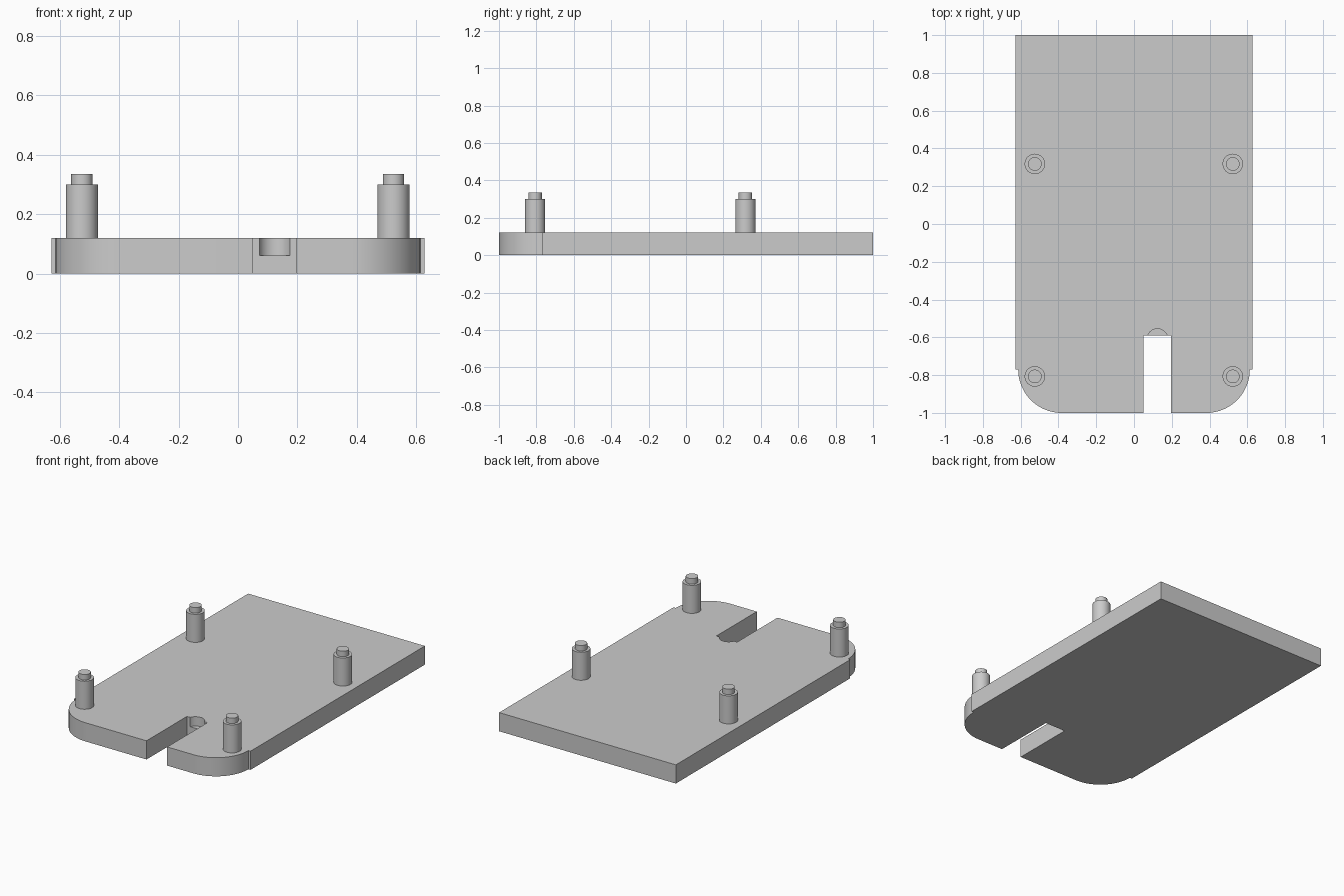
import bpy, bmesh
from math import sin, cos, pi, radians

cube = bpy.data.objects.get("Cube")
if cube:
    bpy.data.objects.remove(cube, do_unlink=True)

grey = bpy.data.materials.new("light_grey")
grey.use_nodes = True
colour = (0.6, 0.6, 0.6, 1)
grey.diffuse_color = colour
grey.node_tree.nodes["Principled BSDF"].inputs["Base Color"].default_value = colour

THICK = 0.12


def arc(cx, cy, r, start, end, steps):
    angles = [radians(start + (end - start) * i / steps) for i in range(steps + 1)]
    return [(cx + r * cos(a), cy + r * sin(a)) for a in angles]


def extrude(name, outline, z0, z1):
    """Prism from a flat outline."""
    bm = bmesh.new()
    face = bm.faces.new([bm.verts.new((x, y, z0)) for x, y in outline])
    up = bmesh.ops.extrude_face_region(bm, geom=[face])["geom"]
    bmesh.ops.translate(bm, vec=(0, 0, z1 - z0),
                        verts=[v for v in up if isinstance(v, bmesh.types.BMVert)])
    bmesh.ops.recalc_face_normals(bm, faces=bm.faces)
    mesh = bpy.data.meshes.new(name)
    bm.to_mesh(mesh)
    bm.free()
    mesh.materials.append(grey)
    obj = bpy.data.objects.new(name, mesh)
    bpy.context.collection.objects.link(obj)
    return obj


def activate(obj):
    bpy.ops.object.select_all(action='DESELECT')
    obj.select_set(True)
    bpy.context.view_layer.objects.active = obj


def smooth(obj):
    activate(obj)
    bpy.ops.object.shade_smooth_by_angle(angle=radians(30))


# Base plate: stepped sides, rounded front corners, open slot
outline = [(0.628, 1), (-0.628, 1), (-0.628, -0.77)]
outline += arc(-0.383, -0.77, 0.23, 180, 270, 20)
outline += [(0.05, -1), (0.05, -0.59), (0.197, -0.59), (0.197, -1)]
outline += arc(0.383, -0.77, 0.23, 270, 360, 20)
outline += [(0.628, -0.77)]
plate = extrude("base_plate", outline, 0, THICK)

# Half-depth round pocket at the end of the slot
cutter = extrude("pocket_cutter", arc(0.124, -0.61, 0.055, 0, 352.5, 47), 0.06, 0.2)
cutter.hide_render = True
cut = plate.modifiers.new("pocket", 'BOOLEAN')
cut.operation = 'DIFFERENCE'
cut.solver = 'EXACT'
cut.object = cutter
activate(plate)
bpy.ops.object.modifier_apply(modifier=cut.name)
bpy.data.objects.remove(cutter, do_unlink=True)
smooth(plate)


# Standoff posts: wide body with a narrow locating pin
def standoff(name, x, y):
    rings = [(0.054, THICK), (0.054, 0.30), (0.036, 0.30), (0.036, 0.335)]
    n = 40
    bm = bmesh.new()
    loops = [[bm.verts.new((x + r * cos(2 * pi * i / n), y + r * sin(2 * pi * i / n), z))
              for i in range(n)] for r, z in rings]
    for low, high in zip(loops, loops[1:]):
        for i in range(n):
            j = (i + 1) % n
            bm.faces.new((low[i], low[j], high[j], high[i]))
    bm.faces.new(loops[-1])
    mesh = bpy.data.meshes.new(name)
    bm.to_mesh(mesh)
    bm.free()
    mesh.materials.append(grey)
    obj = bpy.data.objects.new(name, mesh)
    bpy.context.collection.objects.link(obj)
    smooth(obj)


for end, y in (("front", -0.807), ("back", 0.318)):
    for side, x in (("right", -0.525), ("left", 0.523)):
        standoff(f"{end}_{side}_standoff", x, y)
